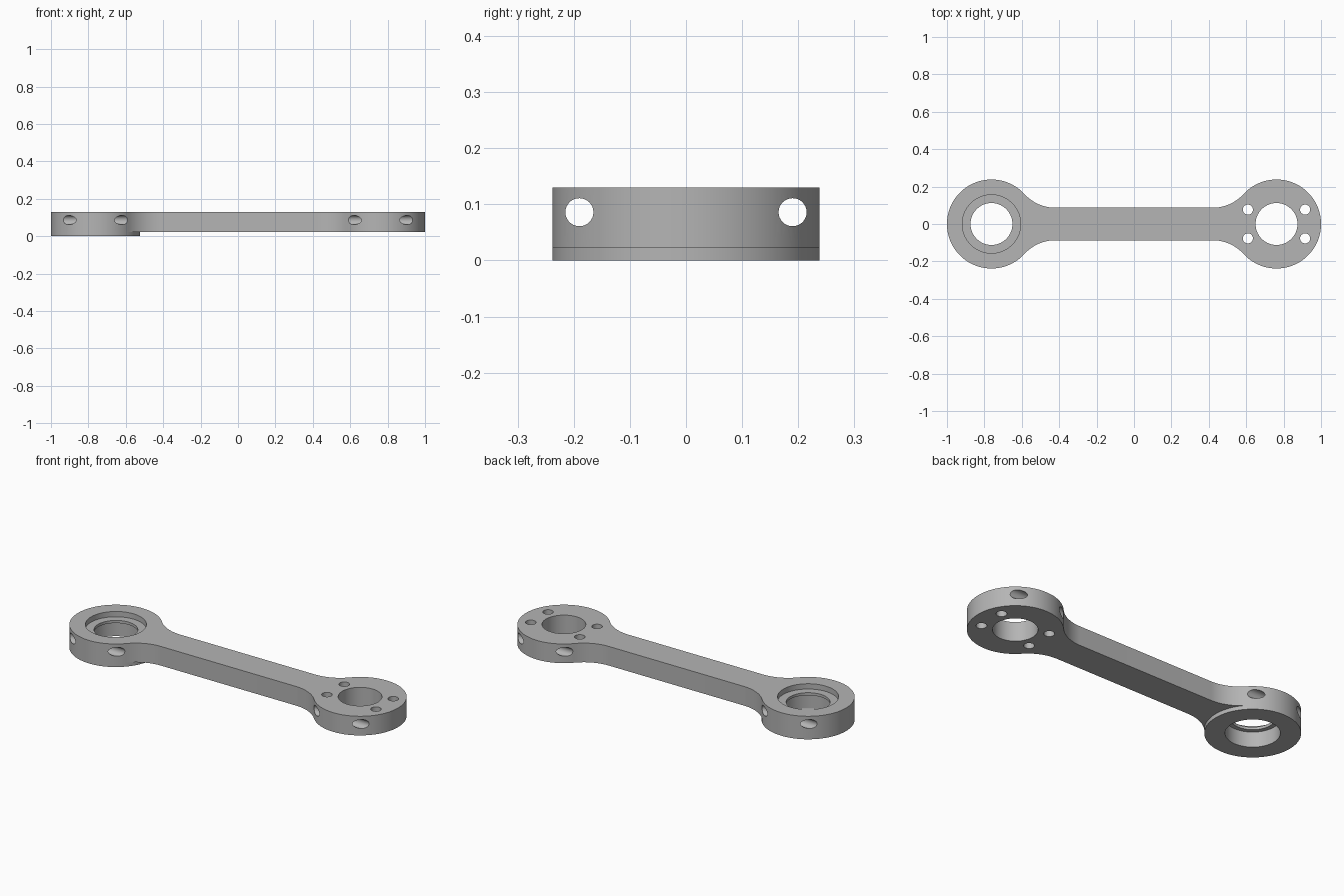
import bpy, bmesh, math

if "Cube" in bpy.data.objects:
    bpy.data.objects.remove(bpy.data.objects["Cube"], do_unlink=True)

END_X, END_R = 0.762, 0.238     # ring centre and radius
BAR_Y = 0.087                   # half width of the bar
FILLET_X, FILLET_R = 0.42, 0.225
BASE, TOP = 0.022, 0.13
SIDES = 96

steel = bpy.data.materials.new("grey metal")
steel.use_nodes = True
grey = (0.46, 0.46, 0.46, 1)
steel.diffuse_color = grey
steel.node_tree.nodes["Principled BSDF"].inputs["Base Color"].default_value = grey


def new_object(name, bm):
    bmesh.ops.recalc_face_normals(bm, faces=bm.faces)
    mesh = bpy.data.meshes.new(name)
    bm.to_mesh(mesh)
    bm.free()
    mesh.materials.append(steel)
    obj = bpy.data.objects.new(name, mesh)
    bpy.context.collection.objects.link(obj)
    return obj


def prism(name, points, z0, z1):
    bm = bmesh.new()
    face = bm.faces.new([bm.verts.new((x, y, z0)) for x, y in points])
    top = bmesh.ops.extrude_face_region(bm, geom=[face])["geom"]
    verts = [v for v in top if isinstance(v, bmesh.types.BMVert)]
    bmesh.ops.translate(bm, verts=verts, vec=(0, 0, z1 - z0))
    return new_object(name, bm)


def circle(cx, cy, r, n=SIDES):
    return [(cx + r * math.cos(math.tau * i / n), cy + r * math.sin(math.tau * i / n))
            for i in range(n)]


def combine(target, other, operation):
    mod = target.modifiers.new(operation.title(), "BOOLEAN")
    mod.operation, mod.solver, mod.object = operation, "EXACT", other
    bpy.context.view_layer.objects.active = target
    bpy.ops.object.modifier_apply(modifier=mod.name)
    bpy.data.objects.remove(other, do_unlink=True)


def bore(x, y, r, z0, z1, n=SIDES):
    combine(link_arm, prism("bore_cutter", circle(x, y, r, n), z0, z1), "DIFFERENCE")


# Quarter of the outline: ring arc, then the concave fillet into the bar
fillet_y = BAR_Y + FILLET_R
join = math.atan2(fillet_y, FILLET_X - END_X)
step = math.tau / SIDES
quarter = [(END_X + END_R * math.cos(i * step), END_R * math.sin(i * step))
           for i in range(int(join / step) + 1)]
start = join - math.pi
for i in range(17):
    a = start + (-math.pi / 2 - start) * i / 16
    quarter.append((FILLET_X + FILLET_R * math.cos(a), fillet_y + FILLET_R * math.sin(a)))

# Mirror the quarter into the whole outline
half = quarter + [(-x, y) for x, y in reversed(quarter)]
outline = half + [(x, -y) for x, y in reversed(half[1:-1])]
link_arm = prism("link_arm", outline, BASE, TOP)

# Raised boss under the bearing end
combine(link_arm, prism("bearing_boss", circle(-END_X, 0, END_R), 0, BASE), "UNION")

# Bearing end: top seat, thin lip, wider bore below
bore(-END_X, 0, 0.156, 0.10, 0.2)
bore(-END_X, 0, 0.112, -0.1, 0.2)
bore(-END_X, 0, 0.136, -0.1, 0.085)

# Motor end: centre bore and four screw holes
bore(END_X, 0, 0.112, -0.1, 0.2)
for sx in (-1, 1):
    for sy in (-1, 1):
        bore(END_X + sx * 0.153, sy * 0.077, 0.027, -0.1, 0.2, 32)

# Lengthwise cross holes through the cheeks of both rings
for y in (-0.19, 0.19):
    cutter = prism("cross_hole_cutter", circle(0, 0, 0.025, 32), -1.2, 1.2)
    cutter.rotation_euler = (0, math.pi / 2, 0)
    cutter.location = (0, y, 0.086)
    bpy.context.view_layer.update()
    combine(link_arm, cutter, "DIFFERENCE")

# Smooth curved walls, sharp rims
bpy.ops.object.select_all(action="DESELECT")
link_arm.select_set(True)
bpy.context.view_layer.objects.active = link_arm
bpy.ops.object.shade_smooth_by_angle(angle=math.radians(30))
